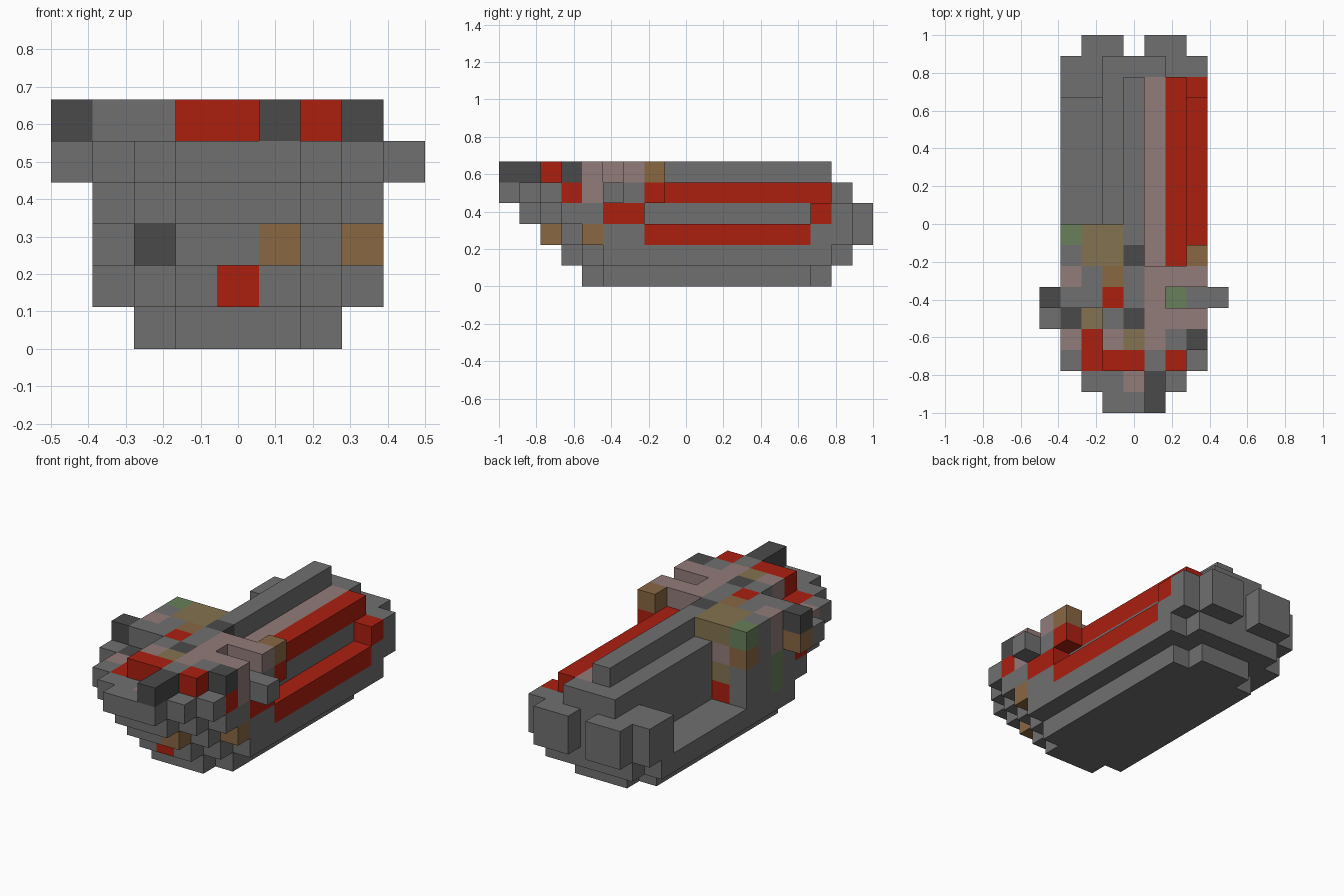
import bpy
import bmesh
from mathutils import Vector

if "Cube" in bpy.data.objects:
    bpy.data.objects.remove(bpy.data.objects["Cube"], do_unlink=True)

UNIT = 1 / 9
ORIGIN = Vector((-0.5, -1.0, 0.0))

COLOURS = {
    "g": ("mid grey", (0.16, 0.16, 0.16)),
    "d": ("dark grey", (0.068, 0.068, 0.068)),
    "r": ("red", (0.41, 0.014, 0.005)),
    "p": ("dusty pink", (0.29, 0.2, 0.195)),
    "t": ("tan", (0.23, 0.17, 0.08)),
    "b": ("brown", (0.25, 0.135, 0.055)),
    "e": ("moss green", (0.14, 0.215, 0.1)),
}


def make_material(name, rgb):
    mat = bpy.data.materials.new(name)
    mat.use_nodes = True
    mat.diffuse_color = (*rgb, 1)
    mat.node_tree.nodes["Principled BSDF"].inputs["Base Color"].default_value = (*rgb, 1)
    return mat


MATERIALS = {key: make_material(*spec) for key, spec in COLOURS.items()}
blocks = {}  # (column, row, layer) -> (part name, colour key)


def fill(part, colour, xs, ys, zs):
    for x in xs:
        for y in ys:
            for z in zs:
                blocks[x, y, z] = (part, colour)


def clear(xs, ys, zs):
    for x in xs:
        for y in ys:
            for z in zs:
                blocks.pop((x, y, z), None)


def paint(colour, *cells):
    for cell in cells:
        blocks[cell] = (blocks.get(cell, ("deck",))[0], colour)


# Stepped hull: each layer starts further forward and widens row by row
for layer in range(5):
    bow, widest = 4 - layer, 2 if layer == 0 else 3
    stern = min(15 + layer, 16)
    part = "hull_base" if layer < 2 else "hull_sides"
    for row in range(bow, stern + 1):
        half = min(widest, 1 + row - bow)
        if layer < 2:
            half = min(half, 1 + layer + stern - row)
        fill(part, "g", range(4 - half, 5 + half), [row], [layer])

# Twin stern blocks
for xs in ((2, 3), (5, 6)):
    fill("stern_blocks", "g", xs, [17], (2, 3))

# Open trough on one side, long slot on the other
clear((1, 2), range(9, 15), (2, 3))
clear([7], range(7, 15), [3])
clear((1, 2, 7), range(9, 17), [4])
clear([7], [8], [4])
clear([6], [16], [4])

# Rear deck strips, side rails and centre ridge
fill("deck_strip", "p", [5], range(7, 16), [4])
fill("upper_rail", "r", [6], range(7, 16), [4])
fill("lower_rail", "r", [7], range(7, 15), [2])
fill("rail_post", "r", [7], [15], [3])
fill("centre_ridge", "g", [4], range(9, 16), [5])

# Front deck pattern, bow row first: capitals are raised one block
DECK = (
    "...ggD...",
    "..ggpDg..",
    ".grRRGRg.",
    ".prPTPGD.",
    "gdtGDPPP.",
    "DGGRGPegg",
    ".PGBGPPP.",
    ".GTTDprB.",
    ".ETTGpr..",
)
for row, line in enumerate(DECK):
    for column, key in enumerate(line):
        if key != ".":
            layer = 5 if key.isupper() else 4
            fill("deck", key.lower(), [column], [row], [layer])

# Coloured accents on the sides and bow
paint("r", (7, 3, 4), (7, 7, 4), (7, 5, 3), (7, 6, 3), (2, 8, 2), (4, 3, 1), (1, 4, 3))
paint("p", (7, 4, 4), (2, 8, 4), (1, 6, 4))
paint("b", (0, 5, 4), (1, 8, 4), (5, 2, 2), (7, 4, 2))
paint("e", (1, 6, 2), (1, 6, 3))
paint("t", (2, 8, 3))
paint("d", (2, 3, 2))


def build_part(part):
    """Skin the outside faces of one part's blocks."""
    bm = bmesh.new()
    keys = sorted({c for p, c in blocks.values() if p == part})
    corners = {}

    def vert(point):
        index = tuple(round(v) for v in point)
        if index not in corners:
            corners[index] = bm.verts.new(ORIGIN + Vector(index) * UNIT)
        return corners[index]

    for cell, (owner, colour) in blocks.items():
        if owner != part:
            continue
        for axis in range(3):
            for side in (0, 1):
                near = list(cell)
                near[axis] += 2 * side - 1
                if tuple(near) in blocks:
                    continue
                u, v = Vector((0, 0, 0)), Vector((0, 0, 0))
                u[(axis + 1) % 3] = v[(axis + 2) % 3] = 1
                base = Vector(cell)
                base[axis] += side
                loop = [base, base + u, base + u + v, base + v]
                if not side:
                    loop.reverse()
                face = bm.faces.new([vert(p) for p in loop])
                face.material_index = keys.index(colour)
    mesh = bpy.data.meshes.new(part)
    bm.to_mesh(mesh)
    bm.free()
    for key in keys:
        mesh.materials.append(MATERIALS[key])
    bpy.context.collection.objects.link(bpy.data.objects.new(part, mesh))


for part_name in sorted({p for p, c in blocks.values()}):
    build_part(part_name)
